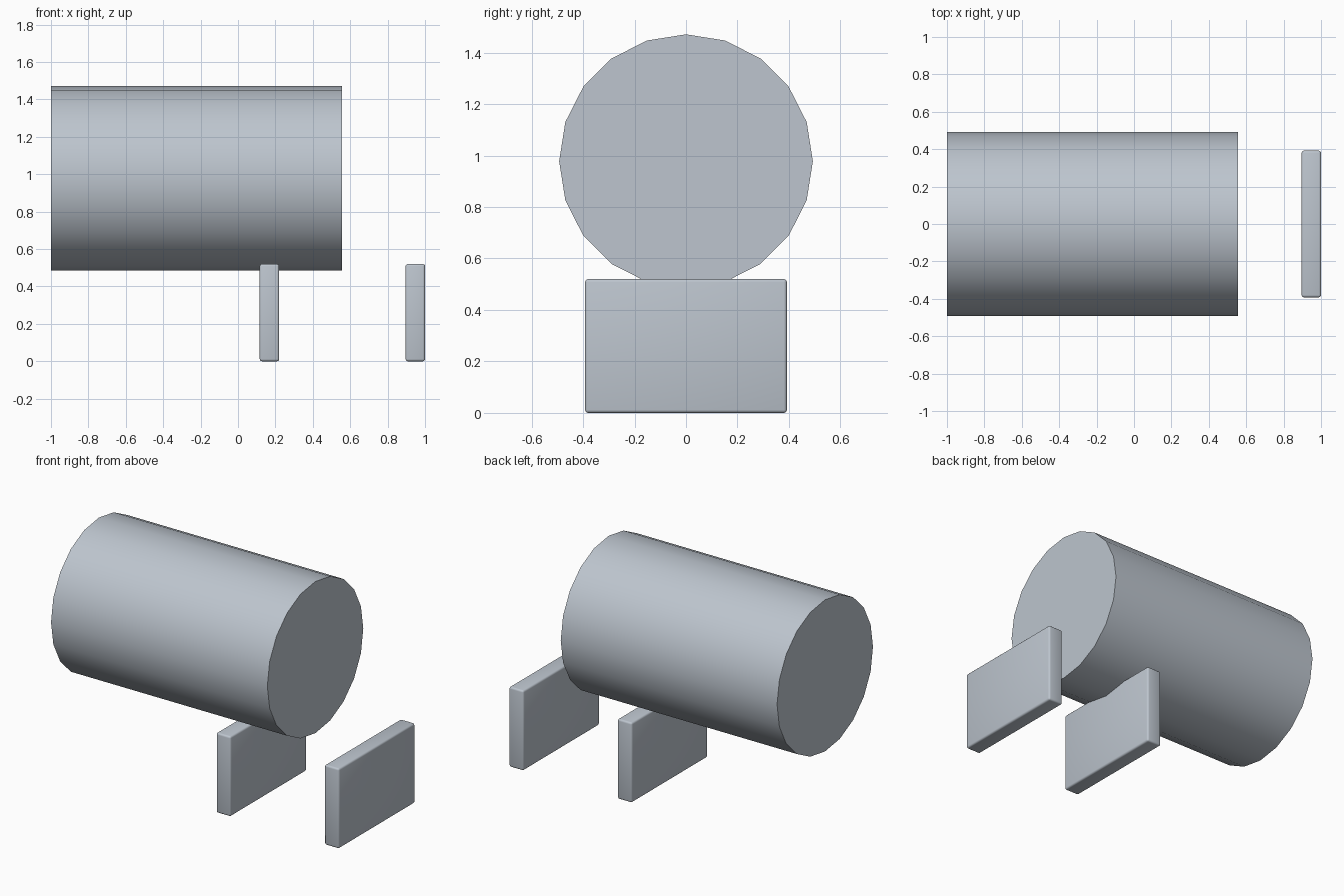
import bpy
from math import pi, radians

cube = bpy.data.objects.get("Cube")
if cube:
    bpy.data.objects.remove(cube, do_unlink=True)

# Single flat colour
grey = bpy.data.materials.new("pale_blue_grey")
grey.use_nodes = True
colour = (0.51, 0.56, 0.62, 1)
grey.diffuse_color = colour
grey.node_tree.nodes["Principled BSDF"].inputs["Base Color"].default_value = colour


def finish(obj, name):
    obj.name = name
    obj.data.materials.append(grey)
    bpy.ops.object.shade_smooth_by_angle(angle=radians(35))


def support_plate(name, x):
    bpy.ops.mesh.primitive_cube_add(size=1, location=(x, 0, 0.26))
    obj = bpy.context.object
    obj.scale = (0.104, 0.784, 0.52)
    bpy.ops.object.transform_apply(location=False, rotation=False, scale=True)
    bevel = obj.modifiers.new("rounded_edges", "BEVEL")
    bevel.width = 0.012
    bevel.segments = 3
    bpy.ops.object.modifier_apply(modifier=bevel.name)
    finish(obj, name)


# Horizontal drum
left_end, right_end = -1.0, 0.556
bpy.ops.mesh.primitive_cylinder_add(
    vertices=20, radius=0.493, depth=right_end - left_end,
    location=((left_end + right_end) / 2, 0, 0.978), rotation=(0, pi / 2, 0))
finish(bpy.context.object, "drum")

# Upright support plates
support_plate("inner_support", 0.168)
support_plate("outer_support", 0.948)
